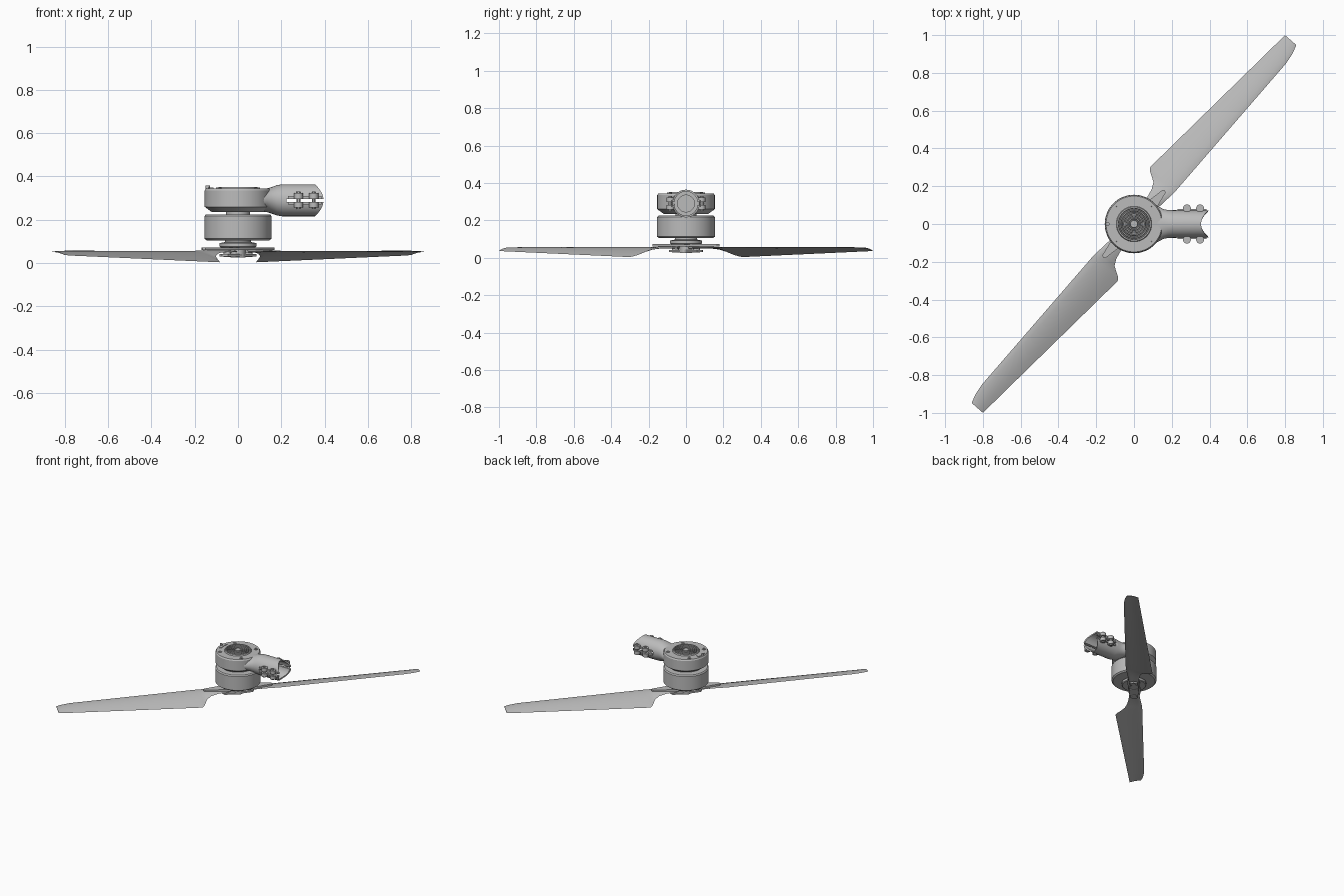
import bpy, bmesh, math
from mathutils import Matrix, Vector

cube = bpy.data.objects.get("Cube")
if cube:
    bpy.data.objects.remove(cube, do_unlink=True)

grey = bpy.data.materials.new("plain grey")
grey.use_nodes = True
colour = (0.5, 0.5, 0.5, 1)
grey.diffuse_color = colour
grey.node_tree.nodes["Principled BSDF"].inputs["Base Color"].default_value = colour

AXIS = math.radians(49)  # blade direction


def finish(name, bm, angle=30):
    bmesh.ops.recalc_face_normals(bm, faces=bm.faces)
    mesh = bpy.data.meshes.new(name)
    bm.to_mesh(mesh)
    bm.free()
    obj = bpy.data.objects.new(name, mesh)
    bpy.context.collection.objects.link(obj)
    mesh.materials.append(grey)
    bpy.ops.object.select_all(action="DESELECT")
    obj.select_set(True)
    bpy.context.view_layer.objects.active = obj
    bpy.ops.object.shade_smooth_by_angle(angle=math.radians(angle))
    return obj


def loft(name, rings, angle=30):
    """Skin a list of equal point rings and cap both ends."""
    bm = bmesh.new()
    loops = [[bm.verts.new(p) for p in ring] for ring in rings]
    n = len(loops[0])
    for a, b in zip(loops, loops[1:]):
        for i in range(n):
            j = (i + 1) % n
            bm.faces.new((a[i], a[j], b[j], b[i]))
    bm.faces.new(loops[0])
    bm.faces.new(loops[-1])
    return finish(name, bm, angle)


def lathe(name, profile, centre=(0, 0), n=64):
    """Turn a radius and height profile around a vertical axis."""
    turns = [2 * math.pi * i / n for i in range(n)]
    return loft(name, [[(centre[0] + r * math.cos(a), centre[1] + r * math.sin(a), z)
                        for a in turns] for r, z in profile])


def post(name, x, y, r, z0, z1, n=20):
    return lathe(name, [(r, z0), (r, z1)], (x, y), n)


def plate(name, outline, z0, z1, turn=0):
    rot = Matrix.Rotation(turn, 3, "Z")
    return loft(name, [[rot @ Vector((u, v, z)) for u, v in outline] for z in (z0, z1)])


# Motor bell and shaft
lathe("motor_bell", [(0.145, 0.105), (0.155, 0.113), (0.155, 0.217), (0.148, 0.225)])
lathe("motor_shaft", [(0.055, 0.22), (0.055, 0.24)], n=32)

# Motor mount with ring grooves in the cap
profile = [(0.12, 0.235), (0.154, 0.26), (0.154, 0.335), (0.148, 0.344), (0.094, 0.344),
           (0.09, 0.352)]
r = 0.083
while r > 0.02:
    profile += [(r, 0.352), (r - 0.002, 0.338), (r - 0.006, 0.338), (r - 0.008, 0.352)]
    r -= 0.014
mount = lathe("motor_mount", profile + [(0.012, 0.352)])

# Mount screws, raised curved bar and locating pin
for i in range(4):
    a = math.radians(45 + 90 * i)
    x, y = 0.125 * math.cos(a), 0.125 * math.sin(a)
    lathe("mount_screw", [(0.013, 0.34), (0.013, 0.348), (0.007, 0.348), (0.006, 0.343)], (x, y), 20)
arc = [math.radians(163 + 34 * i / 8) for i in range(9)]
bar = [(0.137 * math.cos(a), 0.137 * math.sin(a)) for a in arc]
bar += [(0.118 * math.cos(a), 0.118 * math.sin(a)) for a in reversed(arc)]
plate("curved_bar", bar, 0.34, 0.348)
post("locating_pin", -0.14, 0.0, 0.01, 0.34, 0.358)

# Hollow arm socket: outside rings, concave mouth, then inside rings
def arm_ring(x, ry, rz, mouth=0.0):
    ring = []
    for i in range(48):
        a = 2 * math.pi * i / 48
        c, s = math.cos(a), math.sin(a)
        ring.append((x + mouth * c * c, ry * c, 0.29 + rz * s))
    return ring


arm = loft("arm_socket", [
    arm_ring(0.095, 0.11, 0.052), arm_ring(0.135, 0.09, 0.055), arm_ring(0.155, 0.079, 0.061),
    arm_ring(0.18, 0.074, 0.07), arm_ring(0.205, 0.073, 0.074), arm_ring(0.355, 0.073, 0.074, 0.04),
    arm_ring(0.355, 0.063, 0.064, 0.035), arm_ring(0.22, 0.063, 0.064),
    arm_ring(0.22, 0.045, 0.045), arm_ring(0.2, 0.045, 0.045)])

# Slit through both sides of the socket
slit = plate("slit_cutter", [(0.225, -0.2), (0.45, -0.2), (0.45, 0.2), (0.225, 0.2)], 0.283, 0.297)
slit.hide_render = True
slit.hide_viewport = True
cut = arm.modifiers.new("slit", "BOOLEAN")
cut.operation = "DIFFERENCE"
cut.object = slit

# Clamp lugs and bolts beside the slit
for side in (-1, 1):
    for x in (0.28, 0.35):
        for z0, z1 in ((0.257, 0.283), (0.297, 0.323)):
            post("clamp_lug", x, side * 0.083, 0.021, z0, z1)
        post("clamp_bolt", x, side * 0.085, 0.009, 0.25, 0.33, 12)
    plate("socket_rib", [(0.23, side * 0.066), (0.385, side * 0.066),
                         (0.385, side * 0.08), (0.23, side * 0.08)], 0.297, 0.309)
    plate("socket_rib", [(0.23, side * 0.066), (0.385, side * 0.066),
                         (0.385, side * 0.08), (0.23, side * 0.08)], 0.271, 0.283)

# Propeller hub
lathe("hub_disc", [(0.08, 0.072), (0.085, 0.076), (0.085, 0.092), (0.06, 0.097), (0.06, 0.106)])
post("hub_core", 0, 0, 0.034, 0.025, 0.08, 32)
lower = [(0.1, -0.025), (0.112, 0.0), (0.1, 0.025), (0.03, 0.034)]
lower += [(-u, -v) for u, v in lower]
plate("lower_clamp", lower, 0.03, 0.042, AXIS)
upper = [(0.07, -0.044), (0.13, -0.036), (0.235, -0.018), (0.241, -0.008), (0.235, 0.004),
         (0.13, 0.026), (0.07, 0.04)]
upper += [(-u, -v) for u, v in upper]
plate("upper_clamp", upper, 0.06, 0.073, AXIS)


# Blades: thin cambered sections, leading edge high and trailing edge low
def blade_section(u, lead, trail, zlead, ztrail, thick, n=10):
    ring = []
    for k in range(2 * n):
        t = k / n if k <= n else 2 - k / n
        upside = 1 if k <= n else -1
        v = lead + (trail - lead) * t
        z = zlead + (ztrail - zlead) * t ** 1.2
        bulge = thick * (math.sqrt(t) * (1 - t) * 1.6 + 0.12)
        ring.append(Vector((u, v, z + upside * bulge / 2 + 0.004 * math.sin(math.pi * t))))
    return ring


stations = [(0.04, -0.03, 0.03, 0.052, 0.052, 0.016), (0.15, -0.04, 0.04, 0.054, 0.05, 0.016),
            (0.2, -0.045, 0.05, 0.055, 0.043, 0.013), (0.235, -0.049, 0.068, 0.055, 0.03, 0.012),
            (0.255, -0.05, 0.1, 0.055, 0.014, 0.012), (0.268, -0.051, 0.122, 0.055, 0.007, 0.012)]
for i in range(11):
    f = i / 10
    stations.append((0.285 + 0.885 * f, -0.052 + 0.002 * f, 0.133 - 0.072 * f,
                     0.055, 0.003 + 0.029 * f, 0.012 - 0.004 * f))
stations += [(1.235, -0.041, 0.056, 0.054, 0.034, 0.007), (1.279, -0.027, 0.052, 0.052, 0.037, 0.005)]

for name, turn in (("back_left_blade", AXIS), ("front_right_blade", AXIS + math.pi)):
    rot = Matrix.Rotation(turn, 3, "Z")
    loft(name, [[rot @ p for p in blade_section(*s)] for s in stations], 40)
    # Pivot bolt with its head below the hub
    x, y = 0.075 * math.cos(turn), 0.075 * math.sin(turn)
    post("pivot_bolt", x, y, 0.018, 0.027, 0.07, 16)
